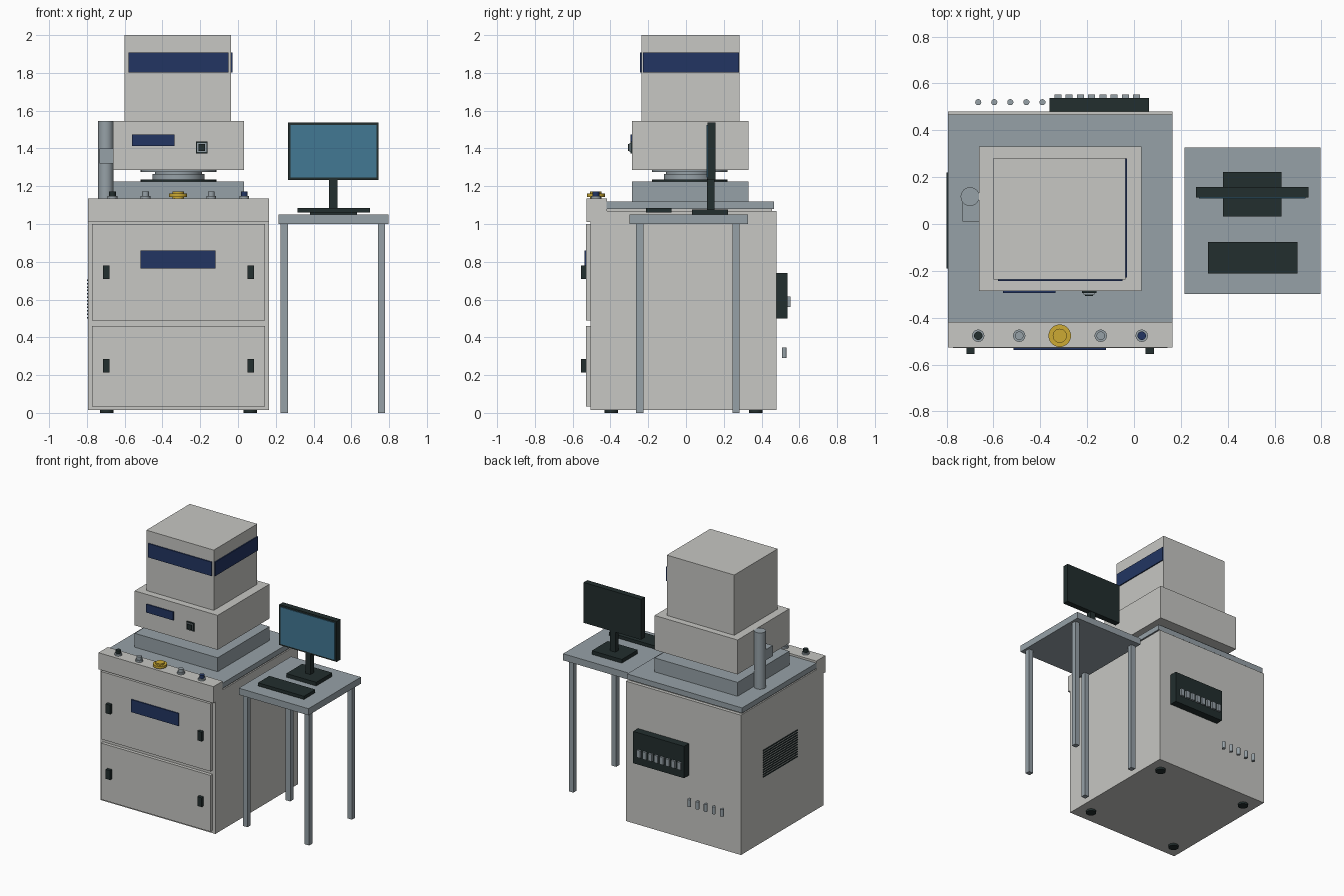
import bpy
import bmesh
from mathutils import Matrix, Vector

cube = bpy.data.objects.get("Cube")
if cube:
    bpy.data.objects.remove(cube, do_unlink=True)


def material(name, srgb):
    linear = [((c / 255 + 0.055) / 1.055) ** 2.4 for c in srgb]
    mat = bpy.data.materials.new(name)
    mat.use_nodes = True
    mat.diffuse_color = (*linear, 1)
    mat.node_tree.nodes["Principled BSDF"].inputs["Base Color"].default_value = (*linear, 1)
    return mat


SHELL = material("light grey shell", (199, 199, 195))
METAL = material("blue grey metal", (150, 161, 167))
DARK = material("dark plastic", (34, 46, 46))
NAVY = material("navy panel", (34, 53, 98))
GOLD = material("yellow button", (204, 170, 52))
SCREEN = material("screen blue", (66, 120, 148))


def finish(name, bm, mat):
    mesh = bpy.data.meshes.new(name)
    bm.to_mesh(mesh)
    bm.free()
    mesh.materials.append(mat)
    obj = bpy.data.objects.new(name, mesh)
    bpy.context.collection.objects.link(obj)
    return obj


def box(name, mat, x, y, z):
    """Box from its (low, high) range on each axis."""
    bm = bmesh.new()
    size = [r[1] - r[0] for r in (x, y, z)]
    mid = Vector([(r[0] + r[1]) / 2 for r in (x, y, z)])
    bmesh.ops.create_cube(bm, size=1, matrix=Matrix.Translation(mid) @ Matrix.Diagonal((*size, 1)))
    return finish(name, bm, mat)


def cylinder(name, mat, x, y, z, radius, sides=32):
    """Upright cylinder spanning the z range, with smooth sides."""
    bm = bmesh.new()
    bmesh.ops.create_cone(bm, cap_ends=True, segments=sides, radius1=radius, radius2=radius,
                          depth=z[1] - z[0], matrix=Matrix.Translation((x, y, (z[0] + z[1]) / 2)))
    for face in bm.faces:
        face.smooth = abs(face.normal.z) < 0.5
    for edge in bm.edges:
        edge.smooth = all(f.smooth for f in edge.link_faces)
    return finish(name, bm, mat)


# Cabinet, worktop and front console
WIDTH = (-0.795, 0.165)
box("cabinet_body", SHELL, WIDTH, (-0.505, 0.48), (0.015, 1.07))
box("worktop_spacer", SHELL, (-0.785, 0.155), (-0.43, 0.455), (1.07, 1.08))
box("worktop", METAL, WIDTH, (-0.42, 0.467), (1.08, 1.12))
box("control_console", SHELL, WIDTH, (-0.528, -0.418), (1.01, 1.135))
for x in (-0.695, 0.065):
    for y in (-0.395, 0.37):
        cylinder("cabinet_foot", DARK, x, y, (0, 0.016), 0.036)

# Doors with handles and name panel
for name, z, handle_z in (("upper", (0.49, 1.0), 0.745), ("lower", (0.035, 0.46), 0.25)):
    box(name + "_door", SHELL, (-0.773, 0.142), (-0.53, -0.504), z)
    for x in (-0.698, 0.067):
        box(name + "_door_handle", DARK, (x - 0.018, x + 0.018), (-0.555, -0.529),
            (handle_z - 0.035, handle_z + 0.035))
box("door_panel", NAVY, (-0.515, -0.12), (-0.538, -0.529), (0.765, 0.86))

# Console buttons
for x, mat in ((-0.665, DARK), (-0.49, METAL), (-0.142, METAL), (0.033, NAVY)):
    cylinder("button_collar", METAL, x, -0.477, (1.134, 1.148), 0.026)
    cylinder("button_cap", mat, x, -0.477, (1.148, 1.172), 0.018)
cylinder("stop_button_stem", GOLD, -0.317, -0.477, (1.134, 1.173), 0.03)
cylinder("stop_button_flange", GOLD, -0.317, -0.477, (1.144, 1.162), 0.048)

# Left side louvres
for i in range(12):
    z = 0.5 + i * 0.018
    box("louvre", DARK, (-0.8, -0.794), (-0.19, 0.22), (z, z + 0.008))

# Rear connector box and pipe stubs
box("connector_box", DARK, (-0.36, 0.065), (0.479, 0.537), (0.5, 0.74))
for i in range(8):
    x = -0.325 + i * 0.048
    box("connector", METAL, (x - 0.015, x + 0.015), (0.536, 0.552), (0.56, 0.615))
for i in range(5):
    cylinder("pipe_stub", METAL, -0.665 + i * 0.0685, 0.52, (0.29, 0.345), 0.013, 20)

# Pedestal and rotary bearing
HEAD_X, HEAD_Y = (-0.662, 0.031), (-0.287, 0.331)
box("pedestal", METAL, HEAD_X, HEAD_Y, (1.12, 1.225))
cylinder("bearing_plate", DARK, -0.315, 0.02, (1.225, 1.236), 0.2, 48)
cylinder("bearing_ring", METAL, -0.315, 0.02, (1.236, 1.264), 0.137, 48)
cylinder("bearing_neck", METAL, -0.315, 0.02, (1.264, 1.278), 0.125, 48)
cylinder("bearing_top", METAL, -0.315, 0.02, (1.275, 1.286), 0.2, 48)

# Instrument head and tower
box("head", SHELL, HEAD_X, HEAD_Y, (1.285, 1.545))
box("head_panel", NAVY, (-0.56, -0.335), (-0.295, -0.286), (1.412, 1.475))
for name, mat, half, front in (("switch_plate", DARK, 0.031, 0.295),
                               ("switch_frame", METAL, 0.024, 0.3),
                               ("switch_key", DARK, 0.018, 0.308)):
    box(name, mat, (-0.192 - half, -0.192 + half), (-front, -0.286), (1.405 - half, 1.405 + half))
box("tower", SHELL, (-0.6, -0.037), (-0.236, 0.282), (1.545, 2.0))
box("tower_front_band", NAVY, (-0.58, -0.05), (-0.244, -0.235), (1.803, 1.908))
box("tower_side_band", NAVY, (-0.038, -0.029), (-0.228, 0.28), (1.803, 1.908))

# Side column with bracket
cylinder("side_column", METAL, -0.7, 0.117, (1.12, 1.545), 0.04)
box("column_bracket", METAL, (-0.732, -0.661), (0.01, 0.115), (1.32, 1.4))

# Side table
box("table_top", METAL, (0.215, 0.797), (-0.298, 0.327), (1.0, 1.05))
for x in (0.245, 0.76):
    for y in (-0.245, 0.265):
        box("table_leg", METAL, (x - 0.019, x + 0.019), (y - 0.019, y + 0.019), (0, 1.0))

# Monitor and keyboard
box("monitor_base", DARK, (0.38, 0.63), (0.033, 0.223), (1.05, 1.078))
box("monitor_stand", DARK, (0.483, 0.527), (0.112, 0.152), (1.078, 1.24))
box("monitor_case", DARK, (0.265, 0.745), (0.113, 0.157), (1.232, 1.537))
box("monitor_screen", SCREEN, (0.278, 0.732), (0.108, 0.114), (1.245, 1.524))
box("keyboard", DARK, (0.315, 0.698), (-0.211, -0.076), (1.06, 1.084))
